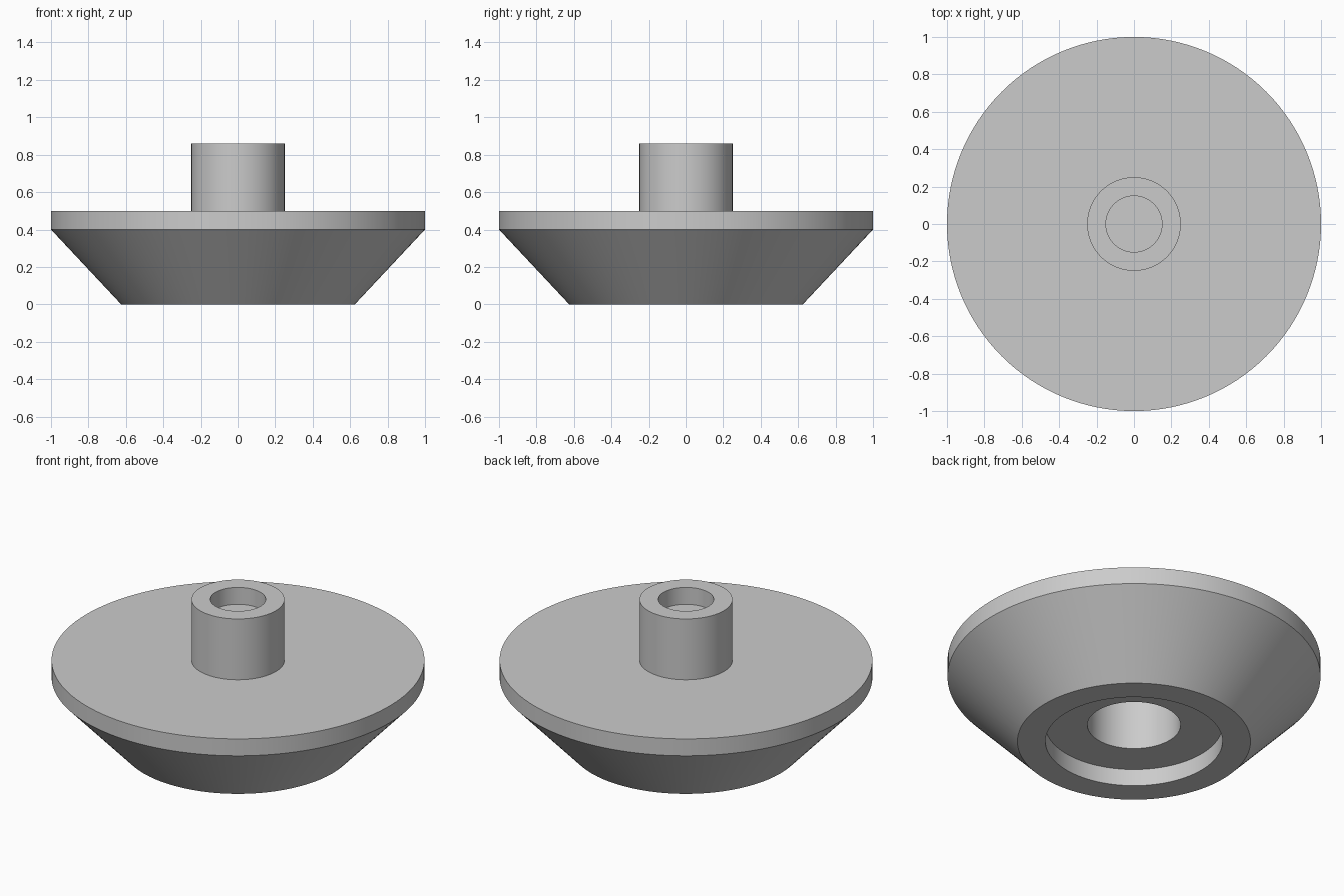
import bpy, bmesh, math

cube = bpy.data.objects.get("Cube")
if cube:
    bpy.data.objects.remove(cube, do_unlink=True)

# Single plain grey material
grey = bpy.data.materials.new("plain_grey")
grey.use_nodes = True
colour = (0.6, 0.6, 0.6, 1)
grey.diffuse_color = colour
grey.node_tree.nodes["Principled BSDF"].inputs["Base Color"].default_value = colour


def lathe(name, profile, steps=128):
    """Revolve a (radius, height) profile about the z axis."""
    bm = bmesh.new()
    verts = [bm.verts.new((r, 0, z)) for r, z in profile]
    edges = [bm.edges.new(pair) for pair in zip(verts, verts[1:])]
    bmesh.ops.spin(bm, geom=verts + edges, cent=(0, 0, 0), axis=(0, 0, 1),
                   angle=math.tau, steps=steps, use_merge=False)
    bmesh.ops.remove_doubles(bm, verts=bm.verts, dist=0.0001)
    bmesh.ops.recalc_face_normals(bm, faces=bm.faces)
    mesh = bpy.data.meshes.new(name)
    bm.to_mesh(mesh)
    bm.free()
    mesh.materials.append(grey)
    obj = bpy.data.objects.new(name, mesh)
    bpy.context.collection.objects.link(obj)
    bpy.ops.object.select_all(action="DESELECT")
    obj.select_set(True)
    bpy.context.view_layer.objects.active = obj
    bpy.ops.object.shade_smooth_by_angle(angle=math.radians(30))
    return obj


bore = [(0, 0.4), (0.25, 0.4), (0.25, 0.1)]              # blind hole underneath
recess = [(0.475, 0.1), (0.475, 0)]                      # shallow counterbore
body = [(0.625, 0), (1, 0.4), (1, 0.5)]                  # cone and straight rim
boss = [(0.25, 0.5), (0.25, 0.86)]                       # central stem
socket = [(0.15, 0.86), (0.15, 0.76), (0, 0.76)]         # hole in the stem top

lathe("flanged_cone_knob", bore + recess + body + boss + socket)
